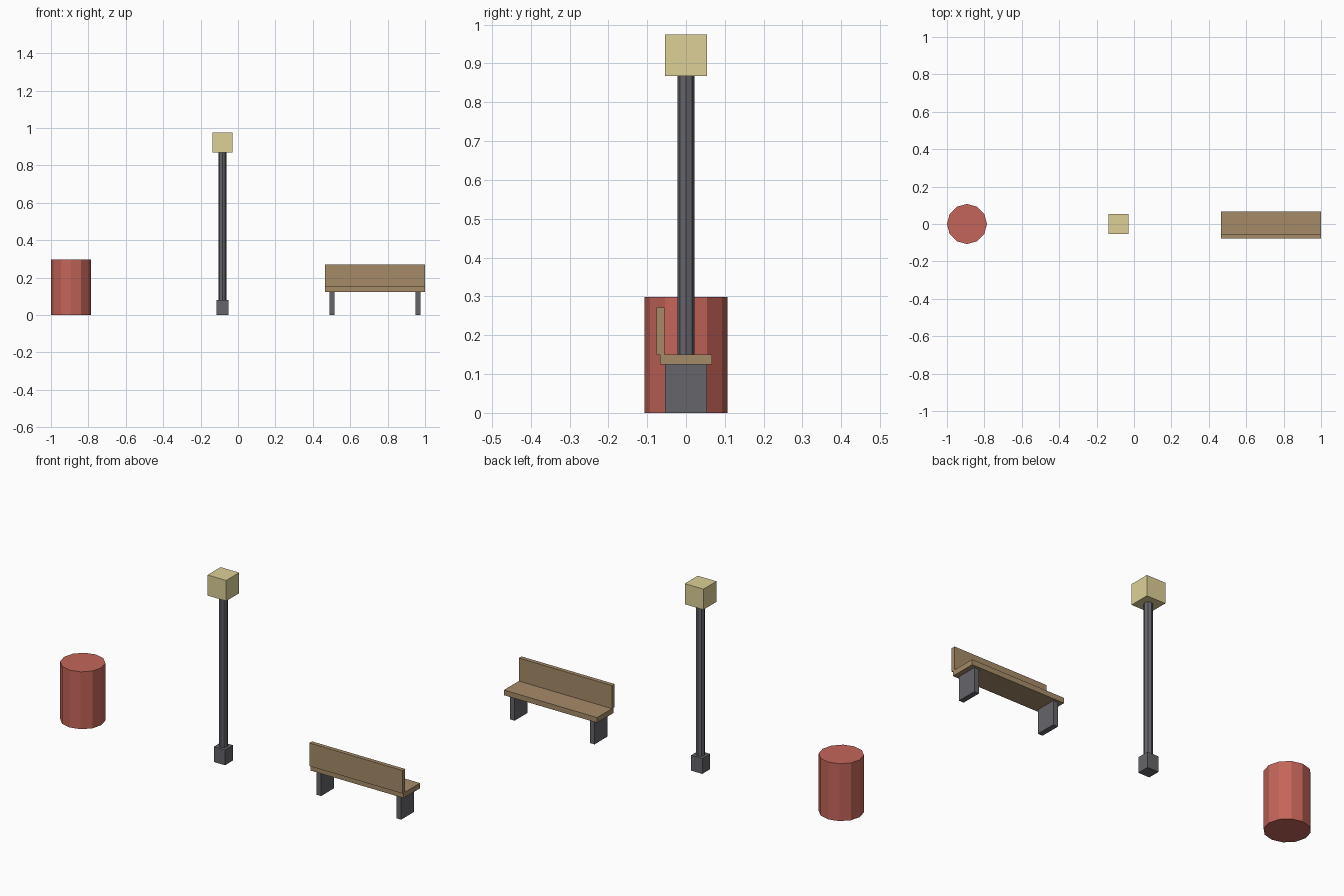
import bpy
import math

if "Cube" in bpy.data.objects:
    bpy.data.objects.remove(bpy.data.objects["Cube"])


def material(name, color):
    mat = bpy.data.materials.new(name)
    mat.diffuse_color = (*color, 1)
    mat.use_nodes = True
    mat.node_tree.nodes["Principled BSDF"].inputs["Base Color"].default_value = mat.diffuse_color
    return mat


RED = material("red_paint", (0.55, 0.13, 0.10))
WOOD = material("wood", (0.38, 0.26, 0.14))
METAL = material("dark_metal", (0.13, 0.13, 0.145))
GLOW = material("lamp_glass", (0.72, 0.63, 0.31))


def finish(name, mat):
    obj = bpy.context.object
    obj.name = name
    obj.data.materials.append(mat)
    return obj


def box(name, center, size, mat):
    bpy.ops.mesh.primitive_cube_add(size=1, location=center)
    obj = finish(name, mat)
    obj.scale = size
    bpy.ops.object.transform_apply(location=False, rotation=False, scale=True)
    return obj


def cylinder(name, sides, radius, x, z0, z1, mat):
    bpy.ops.mesh.primitive_cylinder_add(
        vertices=sides, radius=radius, depth=z1 - z0, location=(x, 0, (z0 + z1) / 2))
    return finish(name, mat)


# Litter bin: closed twelve-sided drum
cylinder("litter_bin", 12, 0.107, -0.893, 0, 0.298, RED)

# Street lamp: square foot, octagonal pole, cube lantern
LAMP_X = -0.084
box("lamp_base", (LAMP_X, 0, 0.04), (0.064, 0.064, 0.08), METAL)
cylinder("lamp_pole", 8, 0.0214, LAMP_X, 0.08, 0.868, METAL)
box("lamp_lantern", (LAMP_X, 0, 0.921), (0.107, 0.107, 0.107), GLOW)

# Bench: seat, backrest towards -y, two slab legs
BENCH_X = 0.732
box("bench_seat", (BENCH_X, 0, 0.1375), (0.536, 0.134, 0.027), WOOD)
box("bench_backrest", (BENCH_X, -0.0655, 0.211), (0.536, 0.0214, 0.12), WOOD)
for name, side in (("left", -1), ("right", 1)):
    box(f"bench_{name}_leg", (BENCH_X + side * 0.23, 0, 0.062), (0.027, 0.107, 0.124), METAL)
